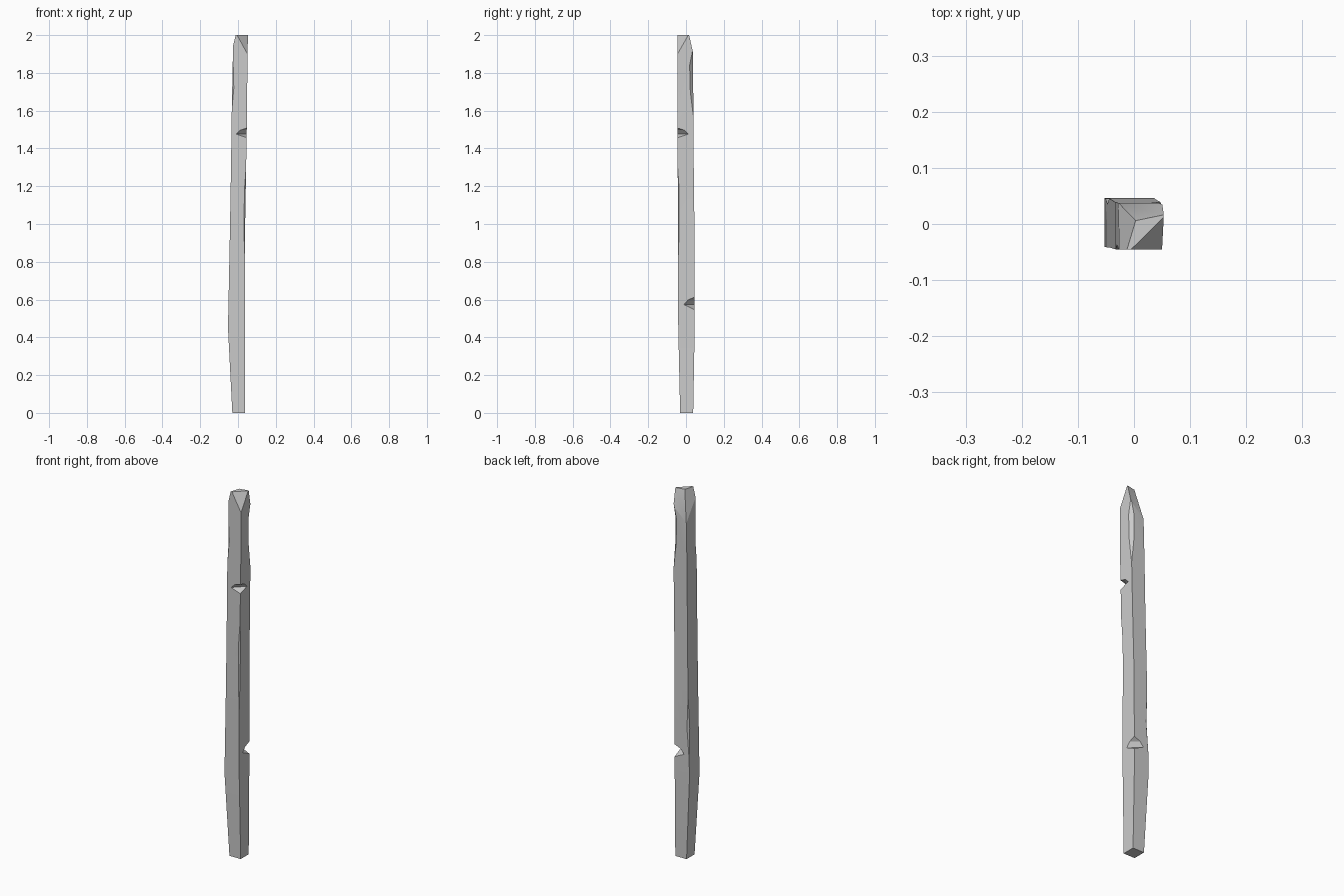
import bpy
import bmesh
import math
from mathutils import Vector

cube = bpy.data.objects.get("Cube")
if cube:
    bpy.data.objects.remove(cube, do_unlink=True)

grey = bpy.data.materials.new("weathered grey")
grey.use_nodes = True
colour = (0.6, 0.6, 0.6, 1)
grey.diffuse_color = colour
grey.node_tree.nodes["Principled BSDF"].inputs["Base Color"].default_value = colour

# Post sections: height, x range, y range
SECTIONS = [
    (0.0, -0.030, 0.038, -0.031, 0.038),
    (0.45, -0.053, 0.036, -0.041, 0.046),
    (0.95, -0.043, 0.037, -0.042, 0.045),
    (1.3, -0.037, 0.043, -0.044, 0.041),
    (1.6, -0.033, 0.048, -0.045, 0.039),
    (1.9, -0.027, 0.050, -0.045, 0.037),
    (2.0, -0.026, 0.053, -0.045, 0.036),
]


def new_object(name, bm):
    bmesh.ops.recalc_face_normals(bm, faces=bm.faces)
    mesh = bpy.data.meshes.new(name)
    bm.to_mesh(mesh)
    bm.free()
    mesh.materials.append(grey)
    obj = bpy.data.objects.new(name, mesh)
    bpy.context.collection.objects.link(obj)
    return obj


def corner(z, sx, sy):
    """Point on one long edge of the post at a height."""
    for a, b in zip(SECTIONS, SECTIONS[1:]):
        if z <= b[0]:
            t = (z - a[0]) / (b[0] - a[0])
            s = [p + (q - p) * t for p, q in zip(a, b)]
            return Vector((s[2] if sx > 0 else s[1], s[4] if sy > 0 else s[3], z))


# Leaning square post
bm = bmesh.new()
rings = [[bm.verts.new((x, y, z)) for x, y in ((x0, y0), (x1, y0), (x1, y1), (x0, y1))]
         for z, x0, x1, y0, y1 in SECTIONS]
for low, high in zip(rings, rings[1:]):
    for i in range(4):
        j = (i + 1) % 4
        bm.faces.new((low[i], low[j], high[j], high[i]))
bm.faces.new(rings[0][::-1])
bm.faces.new(rings[-1])


# Hewn facets at the top: each plane passes through three points
def hew(a, b, c):
    a, b, c = Vector(a), Vector(b), Vector(c)
    normal = (b - a).cross(c - a).normalized()
    if normal.dot(a - Vector((0.01, 0, 1))) < 0:
        normal.negate()
    cut = bmesh.ops.bisect_plane(bm, geom=bm.verts[:] + bm.edges[:] + bm.faces[:],
                                 plane_co=a, plane_no=normal, clear_outer=True)
    edges = [e for e in cut["geom_cut"] if isinstance(e, bmesh.types.BMEdge)]
    bmesh.ops.holes_fill(bm, edges=edges)


hew((-0.005, -0.045, 2), (0.053, 0.012, 2), (0.05, -0.045, 1.9))
hew((-0.026, 0.0, 2), (0.003, 0.006, 2), (-0.027, 0.037, 1.84))
hew((0.003, 0.006, 2), (0.012, 0.036, 2), (-0.027, 0.037, 1.84))
hew((-0.03, 0.024, 2), (0.053, 0.024, 2), (0.053, 0.036, 1.985))
post = new_object("post", bm)


# Cutter: a prism pushed into one long edge, profile as (depth, height) points
def chip(name, sx, sy, profile):
    out = Vector((sx, sy, 0)).normalized()
    side = Vector((-sy, sx, 0)).normalized() * 0.12
    cutter = bmesh.new()
    ends = []
    for s in (-1, 1):
        ends.append([cutter.verts.new(corner(z, sx, sy) - out * d + side * s)
                     for d, z in profile])
    cutter.faces.new(ends[0])
    cutter.faces.new(ends[1][::-1])
    n = len(profile)
    for i in range(n):
        j = (i + 1) % n
        cutter.faces.new((ends[0][i], ends[0][j], ends[1][j], ends[1][i]))
    obj = new_object(name, cutter)
    obj.hide_render = True
    obj.hide_viewport = True
    mod = post.modifiers.new(name, 'BOOLEAN')
    mod.operation = 'DIFFERENCE'
    mod.solver = 'EXACT'
    mod.object = obj
    return obj


cutters = [
    # Deep axe notches
    chip("upper_notch_cutter", 1, -1,
         [(-0.03, 1.52), (0.0, 1.508), (0.025, 1.497), (0.04, 1.476), (0, 1.457), (-0.03, 1.445)]),
    chip("lower_notch_cutter", 1, 1,
         [(-0.03, 0.64), (0.0, 0.613), (0.025, 0.598), (0.04, 0.573), (0, 0.546), (-0.03, 0.53)]),
    # Long shallow splinters
    chip("upper_splinter_cutter", 1, 1,
         [(-0.02, 1.95), (0, 1.93), (0.013, 1.84), (0.011, 1.7), (0, 1.57), (-0.02, 1.55)]),
    chip("front_splinter_cutter", 1, -1,
         [(-0.02, 1.32), (0, 1.3), (0.005, 1.18), (0.004, 0.95), (0, 0.82), (-0.02, 0.8)]),
    chip("back_splinter_cutter", -1, 1,
         [(-0.02, 0.92), (0, 0.9), (0.007, 0.72), (0, 0.55), (-0.02, 0.53)]),
    chip("side_splinter_cutter", -1, -1,
         [(-0.02, 1.93), (0, 1.9), (0.006, 1.72), (0, 1.6), (-0.02, 1.58)]),
]

# Apply the cuts and shade
bpy.context.view_layer.update()
graph = bpy.context.evaluated_depsgraph_get()
carved = bpy.data.meshes.new_from_object(post.evaluated_get(graph))
post.modifiers.clear()
post.data = carved
for obj in cutters:
    bpy.data.objects.remove(obj, do_unlink=True)
bpy.ops.object.select_all(action='DESELECT')
post.select_set(True)
bpy.context.view_layer.objects.active = post
bpy.ops.object.shade_smooth_by_angle(angle=math.radians(20))
